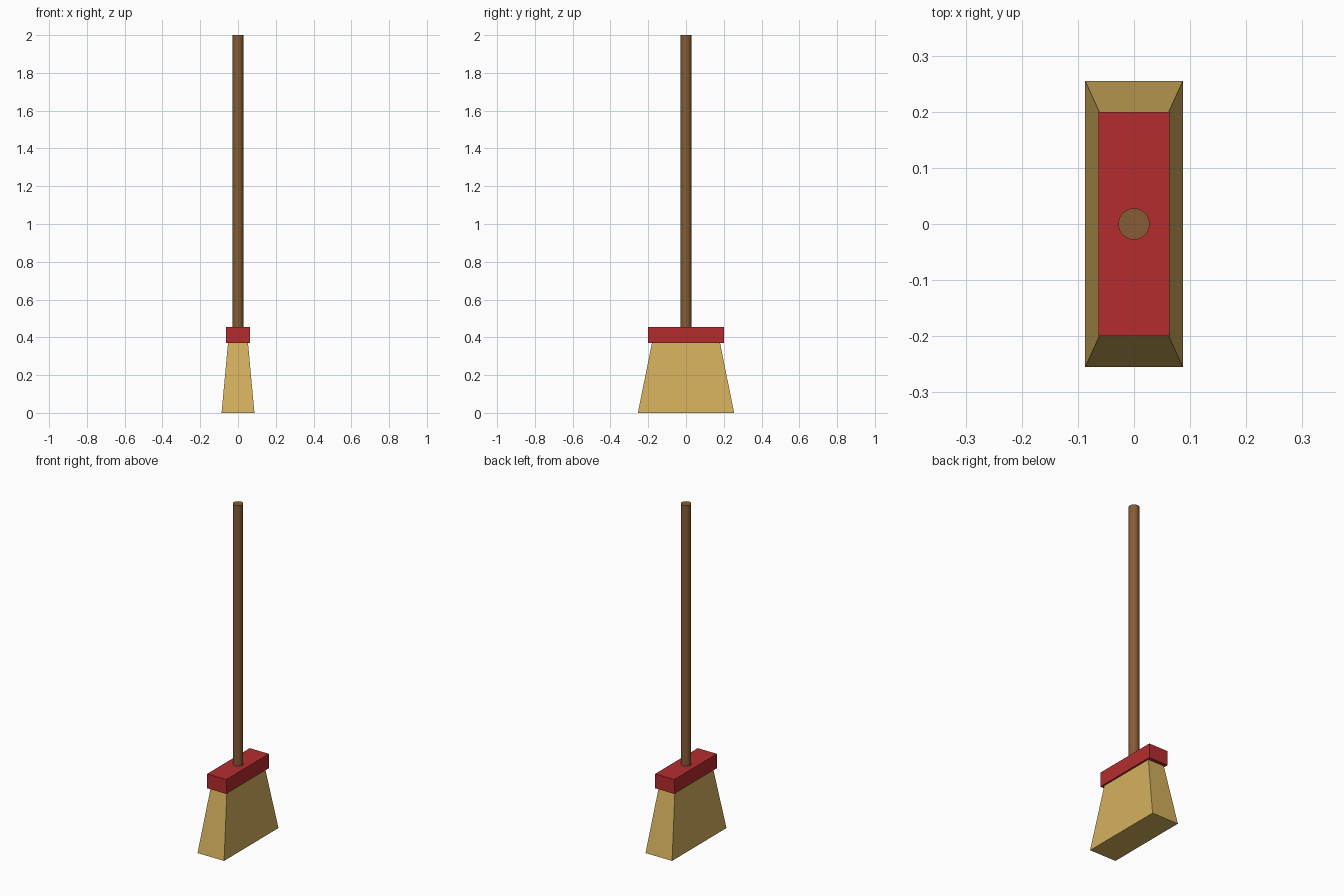
import bpy, bmesh, math

if "Cube" in bpy.data.objects:
    bpy.data.objects.remove(bpy.data.objects["Cube"])


def srgb(r, g, b):
    def lin(c):
        c /= 255
        return c / 12.92 if c <= 0.04045 else ((c + 0.055) / 1.055) ** 2.4
    return (lin(r), lin(g), lin(b), 1.0)


def material(name, rgb):
    m = bpy.data.materials.new(name)
    m.diffuse_color = srgb(*rgb)
    m.use_nodes = True
    m.node_tree.nodes["Principled BSDF"].inputs["Base Color"].default_value = m.diffuse_color
    return m


def tapered_box(name, bottom, top, z0, z1, mat):
    """Box with separate bottom and top half sizes (x, y)."""
    bm = bmesh.new()
    bmesh.ops.create_cube(bm, size=2)
    for v in bm.verts:
        hx, hy = top if v.co.z > 0 else bottom
        v.co = (v.co.x * hx, v.co.y * hy, z1 if v.co.z > 0 else z0)
    me = bpy.data.meshes.new(name)
    bm.to_mesh(me)
    bm.free()
    me.materials.append(mat)
    ob = bpy.data.objects.new(name, me)
    bpy.context.collection.objects.link(ob)
    return ob


straw = material("straw", (212, 176, 94))
red = material("red", (180, 44, 46))
wood = material("brown wood", (134, 92, 54))

# Flared bristle block, tucked slightly into the binding
tapered_box("bristles", (0.087, 0.255), (0.052, 0.178), 0.0, 0.38, straw)

# Red binding block
tapered_box("binding", (0.063, 0.2), (0.063, 0.2), 0.37, 0.455, red)

# Round wooden handle, seated in the binding
z0, z1 = 0.42, 2.0
bpy.ops.mesh.primitive_cylinder_add(vertices=32, radius=0.028, depth=z1 - z0,
                                    location=(0, 0, (z0 + z1) / 2))
handle = bpy.context.object
handle.name = "handle"
handle.data.materials.append(wood)
bpy.ops.object.shade_smooth_by_angle(angle=math.radians(30))
